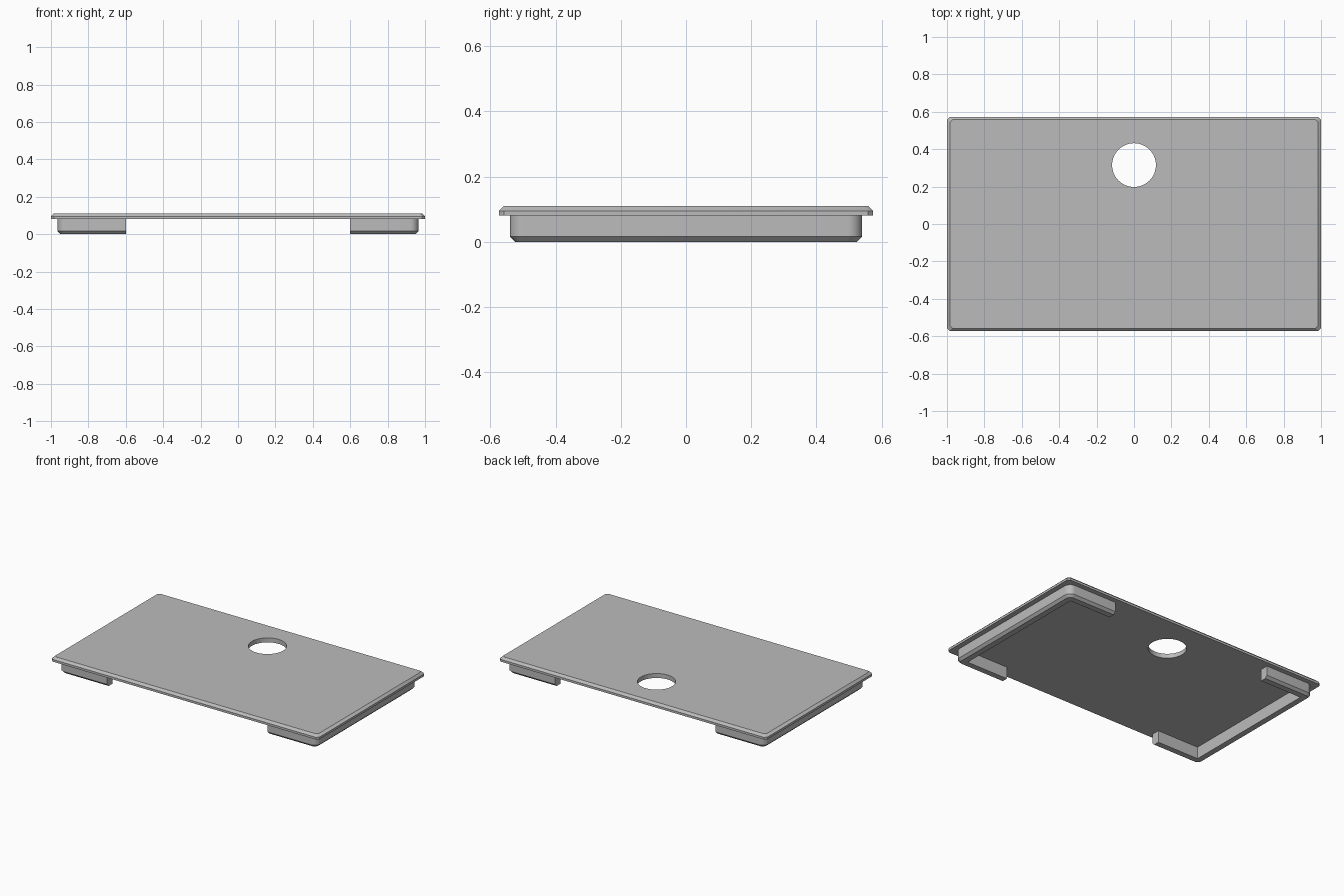
import bpy, bmesh, math
from mathutils import Vector

if "Cube" in bpy.data.objects:
    bpy.data.objects.remove(bpy.data.objects["Cube"])

HALF_X, HALF_Y = 1.0, 0.573        # plate half sizes
SEAT, TOP = 0.08, 0.11             # plate underside and top
RIM_X, RIM_Y = 0.965, 0.54         # rim outer half sizes
ARM_X, WALL = 0.6, 0.055           # arm ends and rim wall thickness
CORNER, CHAMFER, BEVEL = 0.045, 0.016, 0.015

grey = bpy.data.materials.new("plain grey")
grey.use_nodes = True
colour = (0.5, 0.5, 0.5, 1)
grey.diffuse_color = colour
grey.node_tree.nodes["Principled BSDF"].inputs["Base Color"].default_value = colour


def make_object(name, bm):
    bmesh.ops.recalc_face_normals(bm, faces=bm.faces)
    mesh = bpy.data.meshes.new(name)
    bm.to_mesh(mesh)
    bm.free()
    mesh.materials.append(grey)
    obj = bpy.data.objects.new(name, mesh)
    bpy.context.collection.objects.link(obj)
    return obj


def loft(bm, rings):
    """Join equal rings of points into a capped solid."""
    loops = [[bm.verts.new(p) for p in ring] for ring in rings]
    for low, high in zip(loops, loops[1:]):
        for i in range(len(low)):
            j = (i + 1) % len(low)
            bm.faces.new((low[i], low[j], high[j], high[i]))
    bm.faces.new(loops[0][::-1])
    bm.faces.new(loops[-1])


# Top plate with chamfered corners and upper edge
def plate_ring(inset, z):
    x, y = HALF_X - inset, HALF_Y - inset
    c = BEVEL
    corners = [(x, y - c), (x - c, y), (c - x, y), (-x, y - c),
               (-x, c - y), (c - x, -y), (x - c, -y), (x, c - y)]
    return [(px, py, z) for px, py in corners]


bm = bmesh.new()
loft(bm, [plate_ring(0, SEAT), plate_ring(0, TOP - BEVEL), plate_ring(BEVEL, TOP)])
plate = make_object("top_plate", bm)

# Round hole towards the back
bm = bmesh.new()
bmesh.ops.create_cone(bm, cap_ends=True, segments=64, radius1=0.117, radius2=0.117, depth=0.2)
bmesh.ops.translate(bm, verts=bm.verts, vec=Vector((0, 0.315, TOP)))
cutter = make_object("hole_cutter", bm)
cutter.hide_render = True
cutter.hide_set(True)
cut = plate.modifiers.new("hole", "BOOLEAN")
cut.operation = "DIFFERENCE"
cut.solver = "EXACT"
cut.object = cutter


# Bracket-shaped rim under each end, rounded outside and square inside
def rim_ring(inset, z, steps=8):
    x, y = RIM_X - inset, RIM_Y - inset
    r = CORNER - inset
    pts = [(ARM_X, -y)]
    for cy, start in ((r - y, -90), (y - r, 0)):
        for i in range(steps + 1):
            a = math.radians(start + 90 * i / steps)
            pts.append((x - r + r * math.cos(a), cy + r * math.sin(a)))
    ix, iy = RIM_X - WALL, RIM_Y - WALL
    pts += [(ARM_X, y), (ARM_X, iy), (ix, iy), (ix, -iy), (ARM_X, -iy)]
    return [(px, py, z) for px, py in pts]


bm = bmesh.new()
loft(bm, [rim_ring(CHAMFER, 0), rim_ring(0, CHAMFER), rim_ring(0, SEAT)])
rim = make_object("end_rims", bm)
rim.modifiers.new("other_end", "MIRROR").use_axis[0] = True

# Smooth the round parts, keeping the edges sharp
bpy.ops.object.select_all(action="DESELECT")
for obj in (plate, rim):
    obj.select_set(True)
    bpy.context.view_layer.objects.active = obj
bpy.ops.object.shade_smooth_by_angle(angle=math.radians(30))
